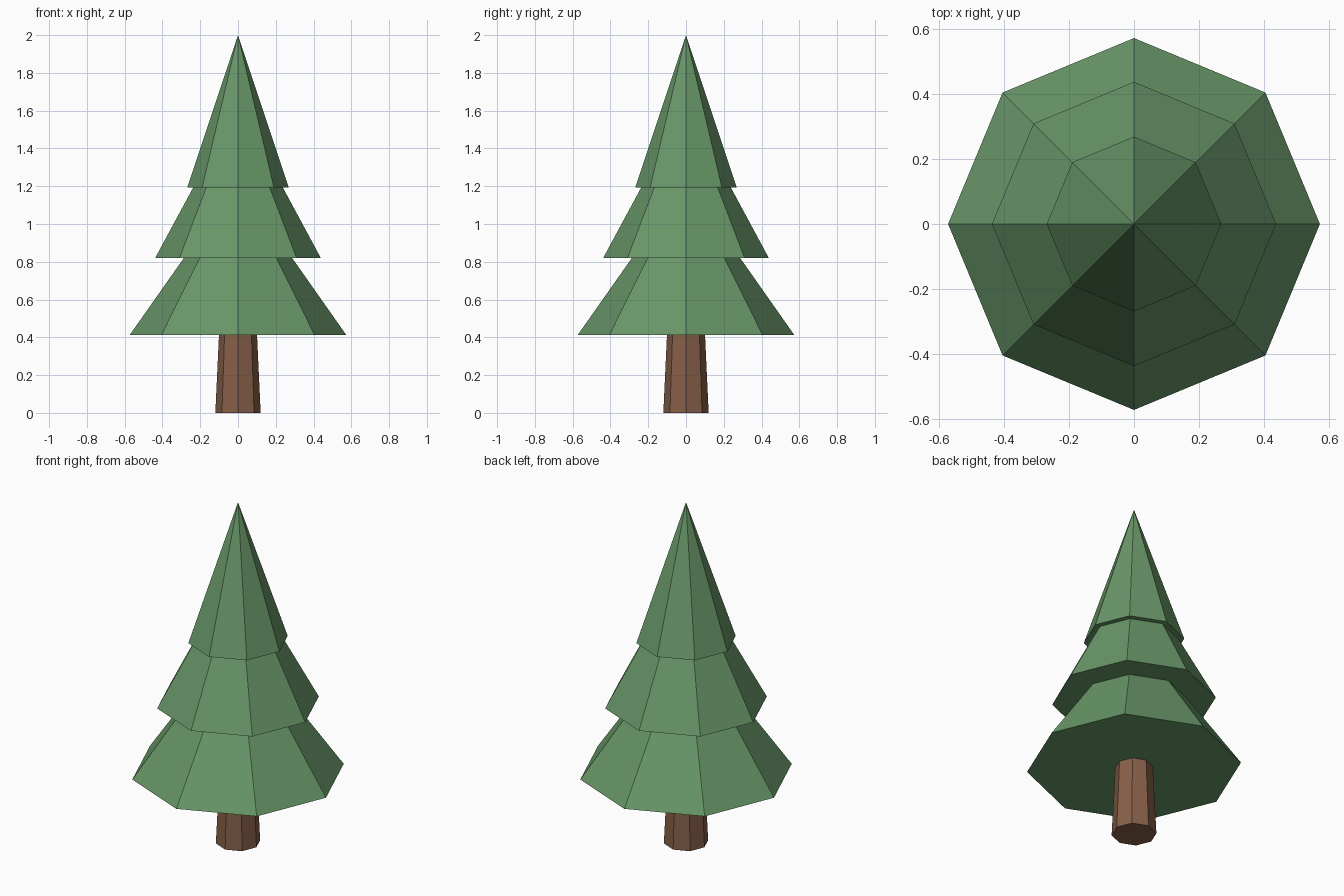
import bpy
import bmesh
from math import cos, sin, tau

if "Cube" in bpy.data.objects:
    bpy.data.objects.remove(bpy.data.objects["Cube"])

SIDES = 8


def lathe(name, profile, color):
    """Closed 8-sided flat-faced solid from (radius, z) rings, bottom to top; radius 0 is a tip."""
    bm = bmesh.new()
    rings = []
    for r, z in profile:
        count = SIDES if r > 0 else 1
        rings.append([bm.verts.new((r * cos(tau * i / SIDES), r * sin(tau * i / SIDES), z))
                      for i in range(count)])
    for low, high in zip(rings, rings[1:]):
        for i in range(SIDES):
            j = (i + 1) % SIDES
            if len(high) == 1:
                bm.faces.new((low[i], low[j], high[0]))
            else:
                bm.faces.new((low[i], low[j], high[j], high[i]))
    for ring in (rings[0], rings[-1]):
        if len(ring) > 1:
            bm.faces.new(ring)
    bmesh.ops.recalc_face_normals(bm, faces=bm.faces)
    mesh = bpy.data.meshes.new(name)
    bm.to_mesh(mesh)
    bm.free()
    obj = bpy.data.objects.new(name, mesh)
    bpy.context.collection.objects.link(obj)
    mat = bpy.data.materials.new(name + "_color")
    mat.diffuse_color = color
    mat.use_nodes = True
    mat.node_tree.nodes["Principled BSDF"].inputs["Base Color"].default_value = mat.diffuse_color
    mesh.materials.append(mat)
    return obj


# Tapered trunk, ending just inside the foliage
lathe("trunk", [(0.12, 0.0), (0.099, 0.45)], (0.24, 0.115, 0.065, 1))

# Three stacked tiers, each overhanging the one below
lathe("foliage", [(0.573, 0.413), (0.286, 0.821),
                  (0.438, 0.821), (0.238, 1.192),
                  (0.269, 1.192), (0.0, 2.0)], (0.14, 0.31, 0.14, 1))
